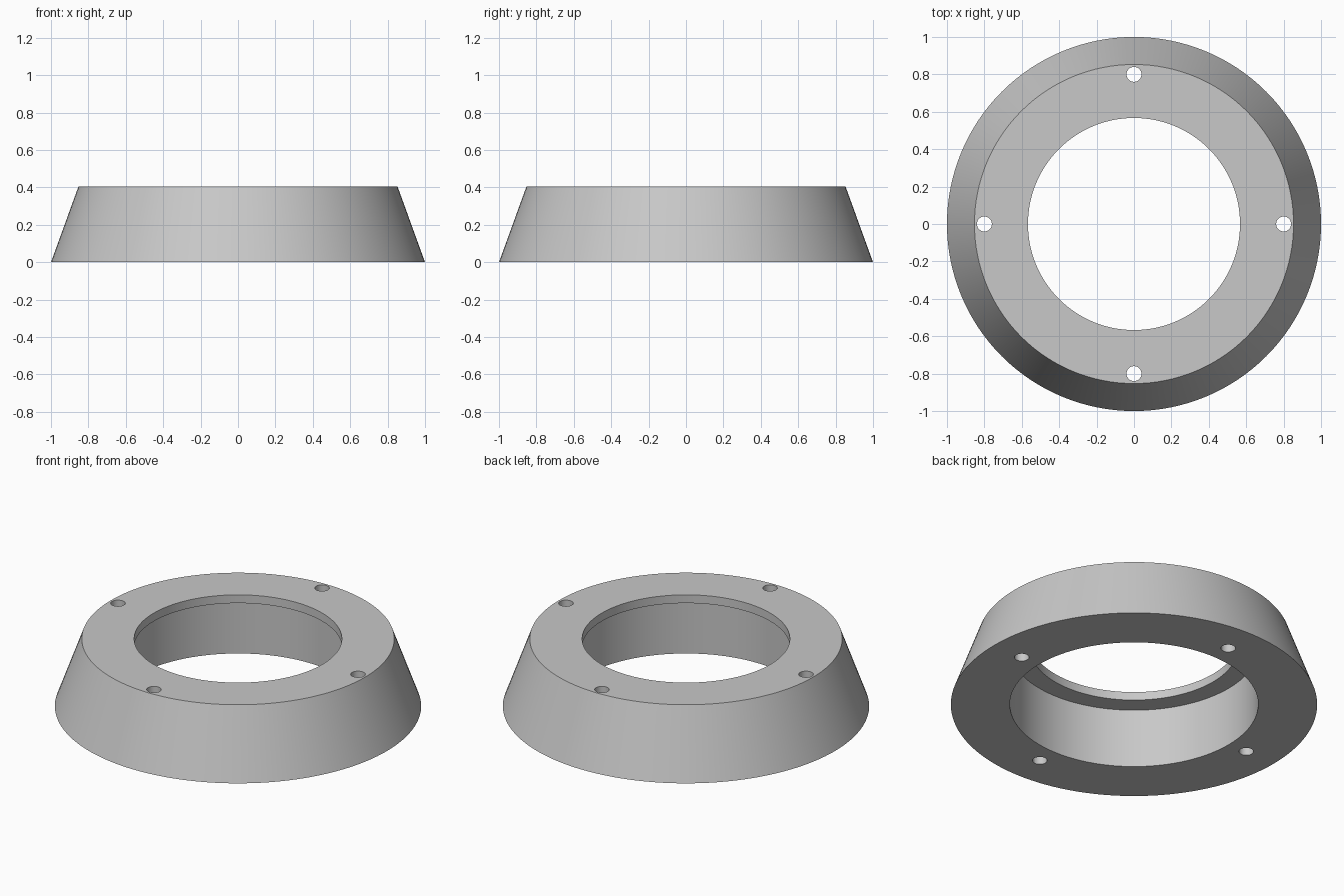
import bpy
import bmesh
from math import cos, sin, pi, radians
from mathutils import Matrix

if "Cube" in bpy.data.objects:
    bpy.data.objects.remove(bpy.data.objects["Cube"], do_unlink=True)

SEGMENTS = 128
HEIGHT = 0.405

grey = bpy.data.materials.new("plain grey")
grey.use_nodes = True
colour = (0.58, 0.58, 0.58, 1)
grey.diffuse_color = colour
grey.node_tree.nodes["Principled BSDF"].inputs["Base Color"].default_value = colour


def make_object(name, bm):
    bmesh.ops.recalc_face_normals(bm, faces=bm.faces)
    mesh = bpy.data.meshes.new(name)
    bm.to_mesh(mesh)
    bm.free()
    mesh.materials.append(grey)
    obj = bpy.data.objects.new(name, mesh)
    bpy.context.collection.objects.link(obj)
    return obj


def lathe(name, profile):
    """Spin a closed (radius, height) profile around the z axis."""
    bm = bmesh.new()
    rings = []
    for i in range(SEGMENTS):
        a = 2 * pi * i / SEGMENTS
        rings.append([bm.verts.new((r * cos(a), r * sin(a), z)) for r, z in profile])
    n = len(profile)
    for i in range(SEGMENTS):
        here, after = rings[i], rings[(i + 1) % SEGMENTS]
        for j in range(n):
            k = (j + 1) % n
            bm.faces.new((here[j], after[j], after[k], here[k]))
    return make_object(name, bm)


# Tapered ring with a thin lip around the top opening
ring = lathe("tapered_ring", [
    (1.0, 0), (0.853, HEIGHT), (0.567, HEIGHT),
    (0.567, HEIGHT - 0.05), (0.678, HEIGHT - 0.05), (0.678, 0)])

# Four screw holes straight through the ring
bm = bmesh.new()
for i in range(4):
    place = Matrix.Rotation(i * pi / 2, 4, "Z") @ Matrix.Translation((0.8, 0, HEIGHT / 2))
    bmesh.ops.create_cone(bm, cap_ends=True, segments=32, radius1=0.04,
                          radius2=0.04, depth=1, matrix=place)
cutter = make_object("hole_cutter", bm)
cutter.hide_render = True

cut = ring.modifiers.new("screw holes", "BOOLEAN")
cut.operation = "DIFFERENCE"
cut.solver = "EXACT"
cut.object = cutter

bpy.ops.object.select_all(action="DESELECT")
bpy.context.view_layer.objects.active = ring
ring.select_set(True)
bpy.ops.object.modifier_apply(modifier=cut.name)
bpy.data.objects.remove(cutter, do_unlink=True)

# Smooth round walls, crisp rims
bpy.ops.object.shade_smooth_by_angle(angle=radians(30))
